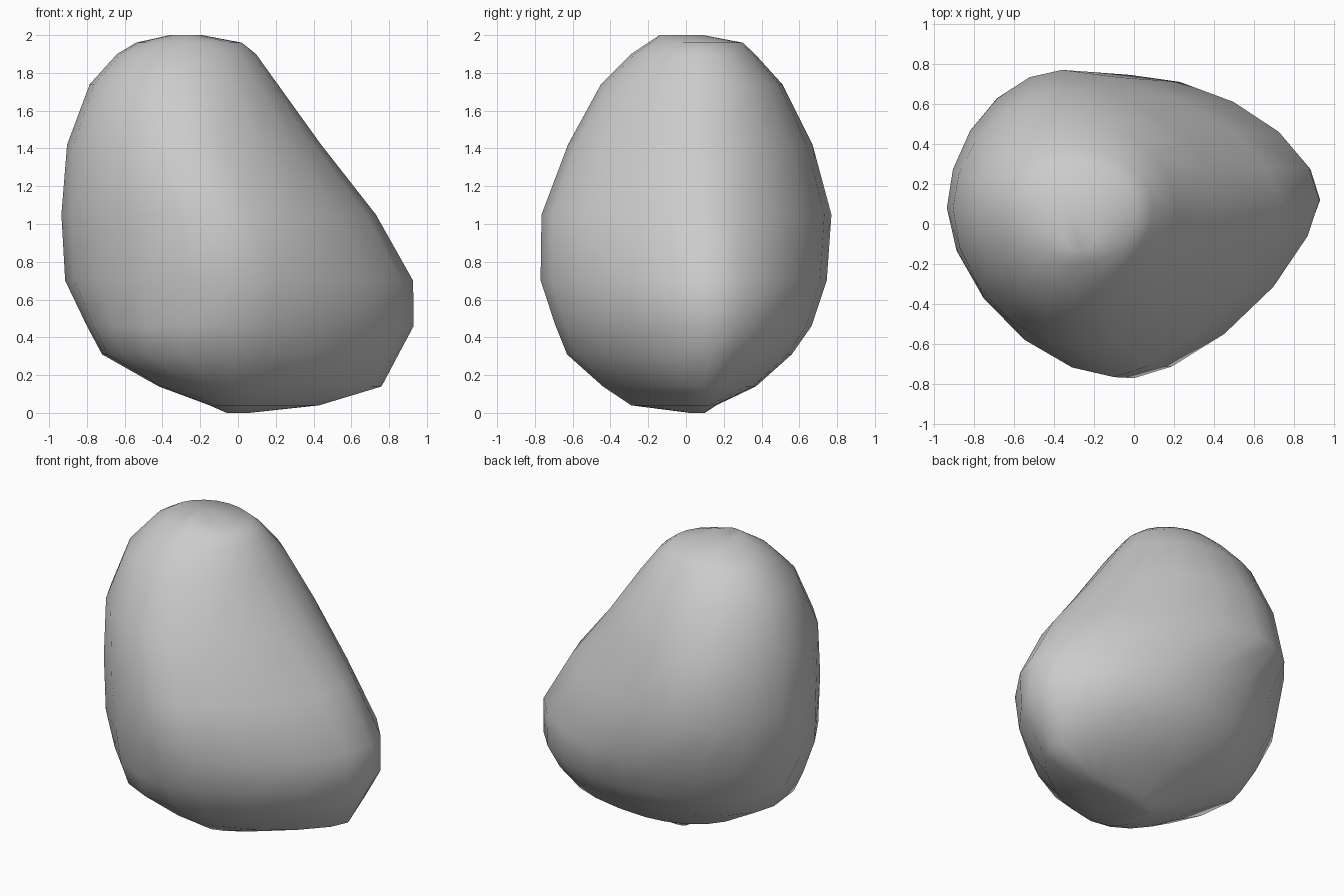
import bpy, bmesh, math

# Horizontal sections: z, (left x, right x, front y, back y),
# (x of front tip, x of back tip, y of right tip),
# roundness of the (front-left, front-right, back-right, back-left) quarters
LEVELS = [
    (0.00, (-0.06, 0.06, 0.02, 0.10), (0.00, 0.00, 0.07), (1.9, 1.9, 1.9, 1.9)),
    (0.04, (-0.15, 0.43, -0.29, 0.16), (0.00, 0.05, 0.08), (1.9, 1.4, 1.9, 1.9)),
    (0.14, (-0.42, 0.76, -0.44, 0.37), (-0.02, 0.05, 0.10), (2.2, 1.5, 1.9, 1.9)),
    (0.31, (-0.72, 0.85, -0.63, 0.56), (-0.04, 0.04, 0.12), (2.3, 1.5, 1.9, 1.9)),
    (0.46, (-0.80, 0.93, -0.69, 0.665), (-0.04, 0.02, 0.12), (2.1, 1.5, 1.85, 2.0)),
    (0.70, (-0.915, 0.927, -0.77, 0.745), (0.00, -0.02, 0.12), (1.8, 1.48, 1.75, 2.0)),
    (1.05, (-0.935, 0.73, -0.765, 0.77), (-0.10, -0.36, 0.10), (1.7, 1.5, 1.75, 1.85)),
    (1.42, (-0.905, 0.44, -0.625, 0.67), (-0.26, -0.34, 0.08), (1.85, 1.7, 1.9, 1.88)),
    (1.74, (-0.785, 0.21, -0.45, 0.51), (-0.30, -0.32, 0.08), (1.9, 1.9, 2.1, 1.95)),
    (1.90, (-0.64, 0.095, -0.29, 0.365), (-0.30, -0.30, 0.08), (1.9, 1.9, 2.1, 2.0)),
    (1.96, (-0.54, 0.02, -0.20, 0.30), (-0.28, -0.28, 0.06), (1.9, 1.9, 2.0, 2.0)),
    (2.00, (-0.36, -0.19, -0.14, 0.09), (-0.27, -0.27, 0.00), (1.9, 2.0, 2.0, 2.0)),
]
SEG = 20


def section(bm, z, extents, tips, powers):
    """Egg-shaped ring made of four superellipse quarters."""
    xl, xr, yf, yb = extents
    front_x, back_x, right_y = tips
    left_y = min(max(0.08, yf + 0.4 * (yb - yf)), yf + 0.6 * (yb - yf))
    ring = []
    for i in range(SEG):
        a = 2 * math.pi * i / SEG
        c, s = math.cos(a), math.sin(a)
        right, back = c > 0, s > 0
        p = powers[(2 if right else 3) if back else (1 if right else 0)]
        u, v = abs(c) ** (2 / p), abs(s) ** (2 / p)
        cx = back_x if back else front_x
        cy = right_y if right else left_y
        x = cx + u * ((xr if right else xl) - cx)
        y = cy + v * ((yb if back else yf) - cy)
        ring.append(bm.verts.new((x, y, z)))
    return ring


# Boulder: loft through the sections and close both ends
bm = bmesh.new()
rings = [section(bm, *lv) for lv in LEVELS]
for lo, hi in zip(rings, rings[1:]):
    for i in range(SEG):
        j = (i + 1) % SEG
        bm.faces.new((lo[i], lo[j], hi[j], hi[i]))
bm.faces.new(list(reversed(rings[0])))
bm.faces.new(rings[-1])
bmesh.ops.recalc_face_normals(bm, faces=bm.faces)
for f in bm.faces:
    f.smooth = True
mesh = bpy.data.meshes.new("boulder")
bm.to_mesh(mesh)
bm.free()
boulder = bpy.data.objects.new("boulder", mesh)
bpy.context.collection.objects.link(boulder)
